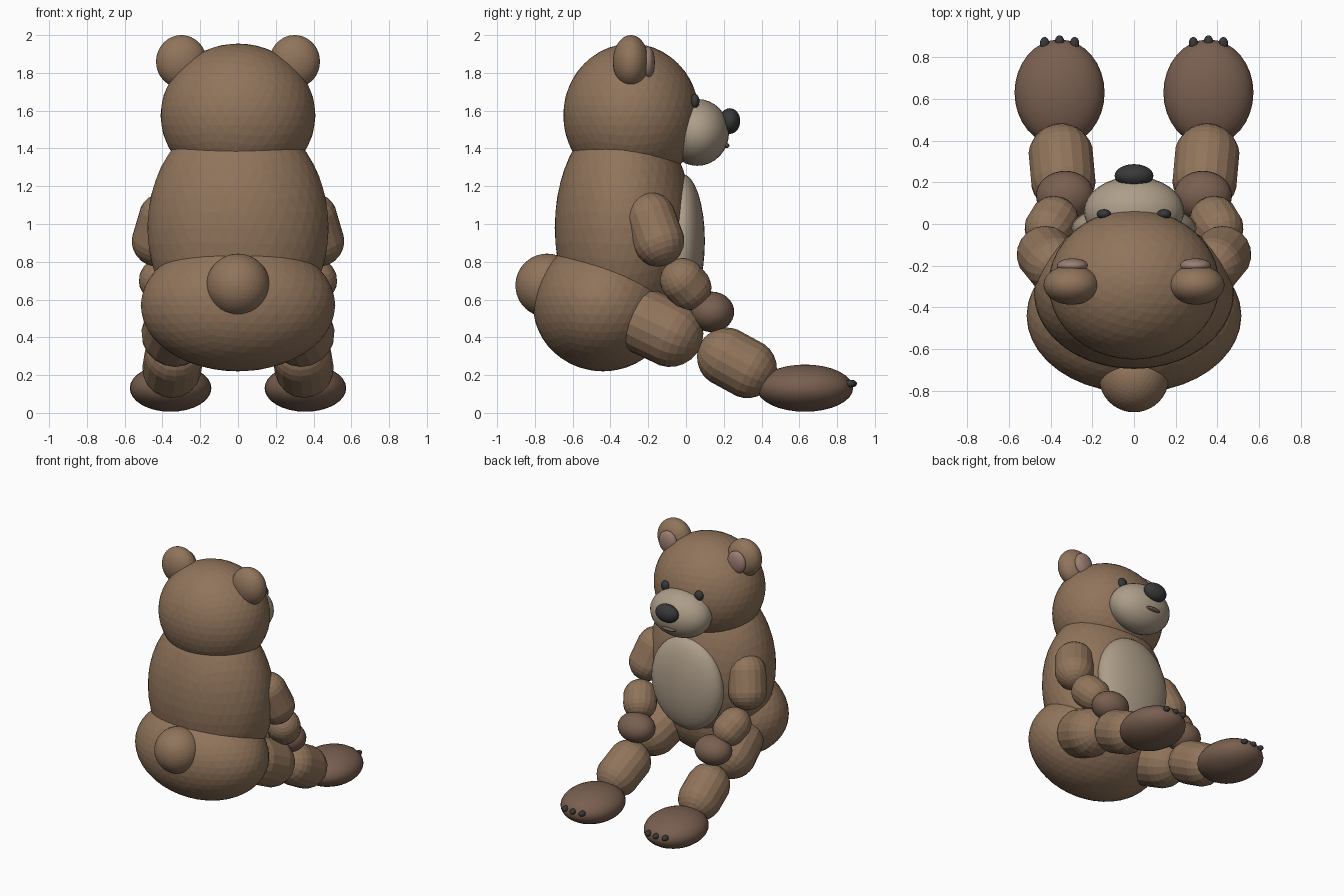
import bpy, bmesh
from mathutils import Vector, Matrix

if "Cube" in bpy.data.objects:
    bpy.data.objects.remove(bpy.data.objects["Cube"])


def material(name, rgb):
    m = bpy.data.materials.new(name)
    m.diffuse_color = (*rgb, 1)
    m.use_nodes = True
    m.node_tree.nodes["Principled BSDF"].inputs["Base Color"].default_value = m.diffuse_color
    return m


FUR = material("fur", (0.28, 0.175, 0.105))
PALE = material("pale_fur", (0.42, 0.34, 0.25))
PAD = material("pad", (0.19, 0.115, 0.08))
DARK = material("dark", (0.04, 0.04, 0.04))
PINK = material("inner_ear", (0.33, 0.21, 0.17))


def finish(bm, name, mat, loc, smooth):
    for f in bm.faces:
        f.smooth = smooth
    mesh = bpy.data.meshes.new(name)
    bm.to_mesh(mesh)
    bm.free()
    mesh.materials.append(mat)
    ob = bpy.data.objects.new(name, mesh)
    ob.location = loc
    bpy.context.collection.objects.link(ob)
    return ob


def ellipsoid(name, loc, radii, mat, smooth=False):
    bm = bmesh.new()
    if smooth:
        bmesh.ops.create_uvsphere(bm, u_segments=32, v_segments=16, radius=1)
    else:
        bmesh.ops.create_icosphere(bm, subdivisions=4, radius=1)
    bmesh.ops.scale(bm, vec=radii, verts=bm.verts)
    return finish(bm, name, mat, loc, smooth)


def capsule(name, a, b, r, mat):
    """Round-ended limb whose end spheres are centred on a and b."""
    a, b = Vector(a), Vector(b)
    axis = b - a
    bm = bmesh.new()
    bmesh.ops.create_uvsphere(bm, u_segments=18, v_segments=13, radius=r)
    for v in bm.verts:
        v.co.z += axis.length / 2 * (1 if v.co.z > 0 else -1)
    rot = axis.to_track_quat('Z', 'Y').to_matrix()
    bmesh.ops.rotate(bm, cent=(0, 0, 0), matrix=rot, verts=bm.verts)
    return finish(bm, name, mat, (a + b) / 2, False)


# Body and head
ellipsoid("hips", (0, -0.44, 0.57), (0.515, 0.37, 0.35), FUR)
ellipsoid("torso", (0, -0.33, 0.98), (0.48, 0.365, 0.61), FUR)
ellipsoid("belly", (0, -0.02, 0.91), (0.30, 0.12, 0.355), PALE, True)
ellipsoid("tail", (0, -0.735, 0.675), (0.168, 0.168, 0.168), FUR)
ellipsoid("head", (0, -0.29, 1.575), (0.41, 0.36, 0.38), FUR)

# Face
ellipsoid("muzzle", (0, 0.06, 1.485), (0.24, 0.168, 0.177), PALE, True)
ellipsoid("nose", (0, 0.232, 1.545), (0.093, 0.055, 0.068), DARK, True)
ellipsoid("mouth", (0, 0.21, 1.415), (0.06, 0.02, 0.014), PAD, True)

for side, s in (("left", -1), ("right", 1)):
    # Eyes and ears
    ellipsoid(side + "_eye", (s * 0.145, 0.047, 1.65), (0.034, 0.024, 0.038), DARK, True)
    ellipsoid(side + "_ear", (s * 0.30, -0.292, 1.86), (0.134, 0.095, 0.14), FUR)
    ellipsoid(side + "_inner_ear", (s * 0.295, -0.2, 1.855), (0.075, 0.035, 0.085), PINK, True)

    # Arms
    capsule(side + "_upper_arm", (s * 0.39, -0.19, 1.03), (s * 0.425, -0.147, 0.912), 0.138, FUR)
    capsule(side + "_forearm", (s * 0.405, -0.018, 0.70), (s * 0.385, 0.015, 0.663), 0.12, FUR)
    ellipsoid(side + "_paw", (s * 0.33, 0.135, 0.535), (0.14, 0.12, 0.107), PAD, True)

    # Legs
    capsule(side + "_thigh", (s * 0.31, -0.20, 0.475), (s * 0.335, -0.085, 0.42), 0.177, FUR)
    capsule(side + "_shin", (s * 0.34, 0.215, 0.295), (s * 0.35, 0.325, 0.235), 0.157, FUR)
    ellipsoid(side + "_foot", (s * 0.357, 0.63, 0.131), (0.216, 0.255, 0.125), PAD, True)

    # Claws
    for i in (-1, 0, 1):
        ellipsoid(f"{side}_claw_{i + 2}", (s * (0.357 + i * 0.072), 0.875 - 0.008 * abs(i), 0.155),
                  (0.022, 0.03, 0.02), DARK, True)
